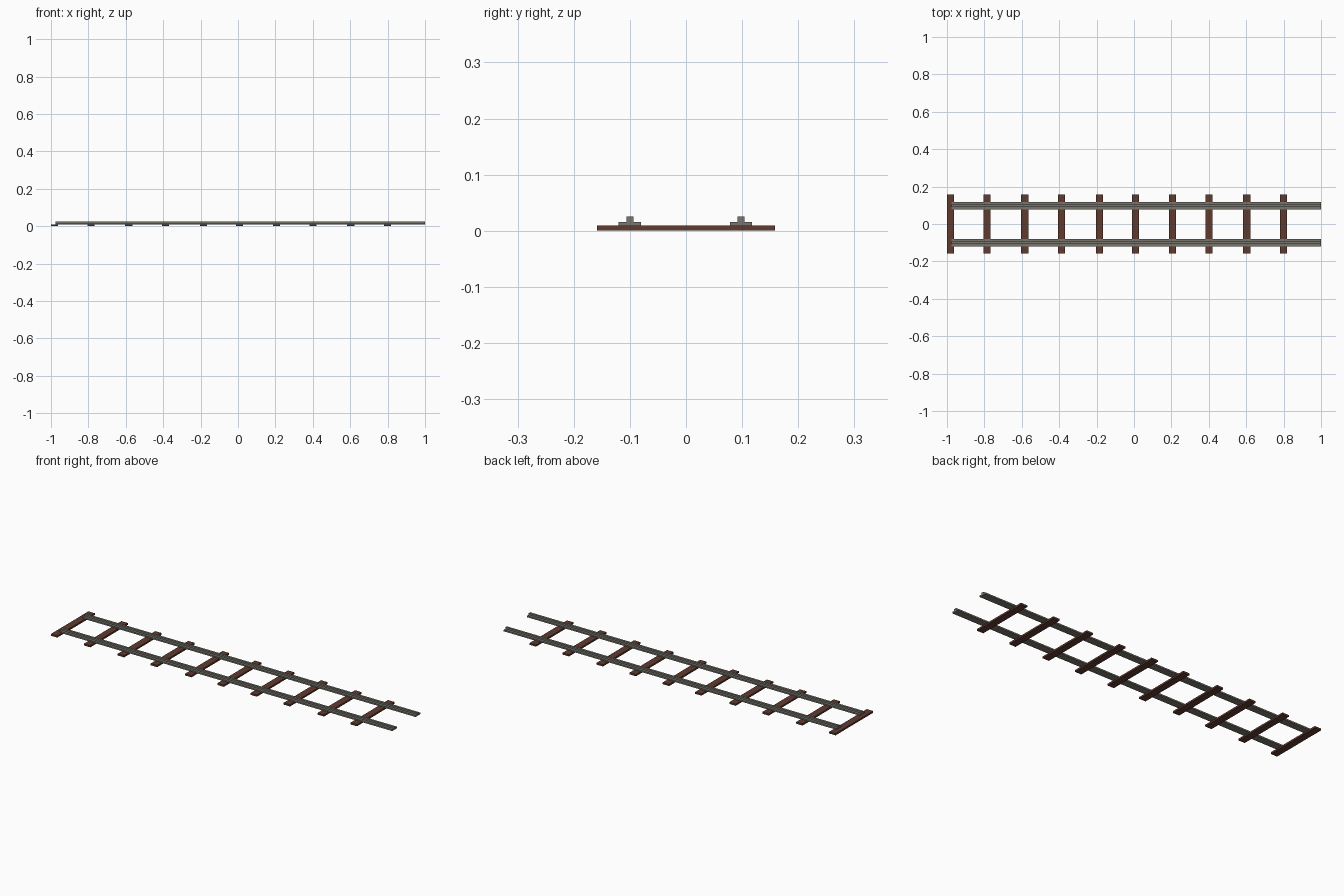
import bpy, bmesh

if "Cube" in bpy.data.objects:
    bpy.data.objects.remove(bpy.data.objects["Cube"])


def material(name, rgb):
    m = bpy.data.materials.new(name)
    m.diffuse_color = (*rgb, 1)
    m.use_nodes = True
    m.node_tree.nodes["Principled BSDF"].inputs["Base Color"].default_value = m.diffuse_color
    return m


steel = material("grey_steel", (0.19, 0.18, 0.155))
wood = material("brown_wood", (0.115, 0.043, 0.028))


def extrude_profile(name, points, x0, x1, mat):
    """Extrude a closed (y, z) profile along x."""
    bm = bmesh.new()
    face = bm.faces.new([bm.verts.new((x0, y, z)) for y, z in points])
    ext = bmesh.ops.extrude_face_region(bm, geom=[face])
    moved = [g for g in ext["geom"] if isinstance(g, bmesh.types.BMVert)]
    bmesh.ops.translate(bm, verts=moved, vec=(x1 - x0, 0, 0))
    bmesh.ops.recalc_face_normals(bm, faces=bm.faces)
    me = bpy.data.meshes.new(name)
    bm.to_mesh(me)
    bm.free()
    me.materials.append(mat)
    ob = bpy.data.objects.new(name, me)
    bpy.context.collection.objects.link(ob)
    return ob


# Rails: wide foot with a narrow raised head
half = [(0.02, 0.008), (0.02, 0.016), (0.006, 0.016), (0.006, 0.025)]
profile = half + [(-y, z) for y, z in reversed(half)]
for side, yc in (("left", 0.098), ("right", -0.1)):
    extrude_profile(side + "_rail", [(y + yc, z) for y, z in profile],
                    -0.977, 1.0, steel)

# Sleepers: flat planks, slightly uneven spacing
plank = [(-0.159, 0), (0.159, 0), (0.159, 0.0095), (-0.159, 0.0095)]
centres = [-0.981, -0.785, -0.584, -0.388, -0.184,
           0.008, 0.205, 0.401, 0.603, 0.799]
for i, x in enumerate(centres):
    extrude_profile(f"sleeper_{i + 1}", plank, x - 0.019, x + 0.019, wood)
